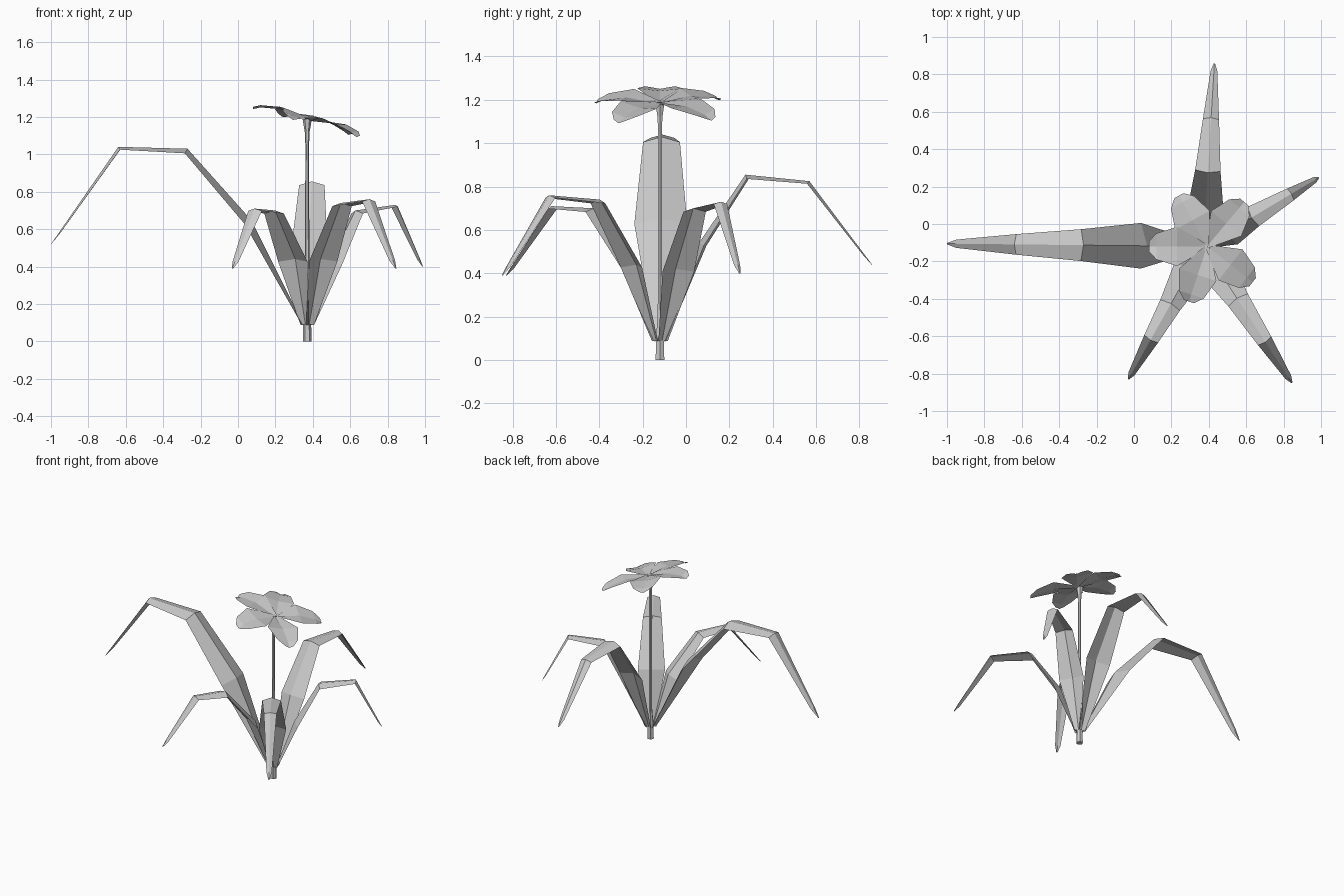
import bpy, bmesh, math
from mathutils import Vector

cube = bpy.data.objects.get("Cube")
if cube:
    bpy.data.objects.remove(cube, do_unlink=True)

GREY = (0.6, 0.6, 0.6, 1)
mat = bpy.data.materials.new("pale_grey")
mat.use_nodes = True
mat.diffuse_color = GREY
mat.node_tree.nodes["Principled BSDF"].inputs["Base Color"].default_value = GREY

CENTRE = Vector((0.37, -0.12, 0))
UP = Vector((0, 0, 1))


def loft(name, rows, closed=False):
    """Join equal rows of points with flat quads."""
    bm = bmesh.new()
    rings = [[bm.verts.new(p) for p in row] for row in rows]
    n = len(rows[0])
    for a, b in zip(rings, rings[1:]):
        for i in range(n if closed else n - 1):
            j = (i + 1) % n
            bm.faces.new((a[i], a[j], b[j], b[i]))
    if closed:
        bm.faces.new(rings[0][::-1])
        bm.faces.new(rings[-1])
    mesh = bpy.data.meshes.new(name)
    bm.to_mesh(mesh)
    bm.free()
    mesh.materials.append(mat)
    obj = bpy.data.objects.new(name, mesh)
    bpy.context.collection.objects.link(obj)
    return obj


def leaf(name, tip, path, widths):
    """Creased blade arching outwards; path holds (reach, height) of its midrib."""
    out = (Vector(tip) - CENTRE.xy).normalized().to_3d()
    side = UP.cross(out)
    # Short blunt taper just before the tip
    (r0, z0), (r1, z1) = path[-2:]
    path = path[:-1] + [(r0 + (r1 - r0) * .88, z0 + (z1 - z0) * .88), path[-1]]
    pts = [CENTRE + out * r + UP * z for r, z in path]
    rows = []
    for i, (p, w) in enumerate(zip(pts, widths)):
        along = (pts[min(i + 1, len(pts) - 1)] - pts[max(i - 1, 0)]).normalized()
        drop = side.cross(along) * w * 0.33
        rows.append([p - side * w + drop, p, p + side * w + drop])
    return loft(name, rows)


# Leaves
leaf("large_right_leaf", (-1, -0.105),
     [(.02, .09), (.30, .65), (.64, 1.03), (1.01, 1.04), (1.37, .52)],
     [.025, .122, .085, .055, .022, .004])
leaf("front_left_leaf", (.845, -.85),
     [(.02, .09), (.13, .44), (.33, .74), (.61, .76), (.87, .39)],
     [.025, .09, .062, .042, .018, .004])
leaf("front_right_leaf", (-.03, -.83),
     [(.02, .09), (.13, .44), (.35, .70), (.575, .71), (.815, .39)],
     [.025, .09, .06, .042, .018, .004])
leaf("back_leaf", (.43, .86),
     [(.02, .09), (.18, .54), (.395, .855), (.69, .825), (.98, .44)],
     [.025, .095, .068, .043, .018, .004])
leaf("left_leaf", (.99, .25),
     [(.02, .09), (.14, .42), (.30, .70), (.55, .73), (.72, .40)],
     [.025, .085, .06, .036, .016, .004])

# Stem
SIDES = 6
loft("stem", [[CENTRE + Vector((r * math.cos(math.tau * i / SIDES),
                                r * math.sin(math.tau * i / SIDES), z))
               for i in range(SIDES)]
              for z, r in [(0, .023), (.11, .021), (.2, .012), (1.05, .010), (1.12, .013), (1.19, .025)]],
     closed=True)

# Flower petals, on a plane that falls towards the left
PETAL = [(.0, .012, -.02), (.16, .105, .0), (.27, .07, -.02), (.31, .028, -.04)]
for k, angle in enumerate((180, 119, 50, -38, -108)):
    a = math.radians(angle)
    out = Vector((math.cos(a), math.sin(a), 0))
    side = UP.cross(out)
    rows = []
    for r, w, lift in PETAL:
        row = []
        for s in (-1, 0, 1):
            p = CENTRE + Vector((.02, 0, 0)) + out * r + side * w * s
            p.z = 1.21 - .27 * (p.x - .39) + lift - (.012 if s == 0 else 0)
            row.append(p)
        rows.append(row)
    loft(f"petal_{k + 1}", rows)
